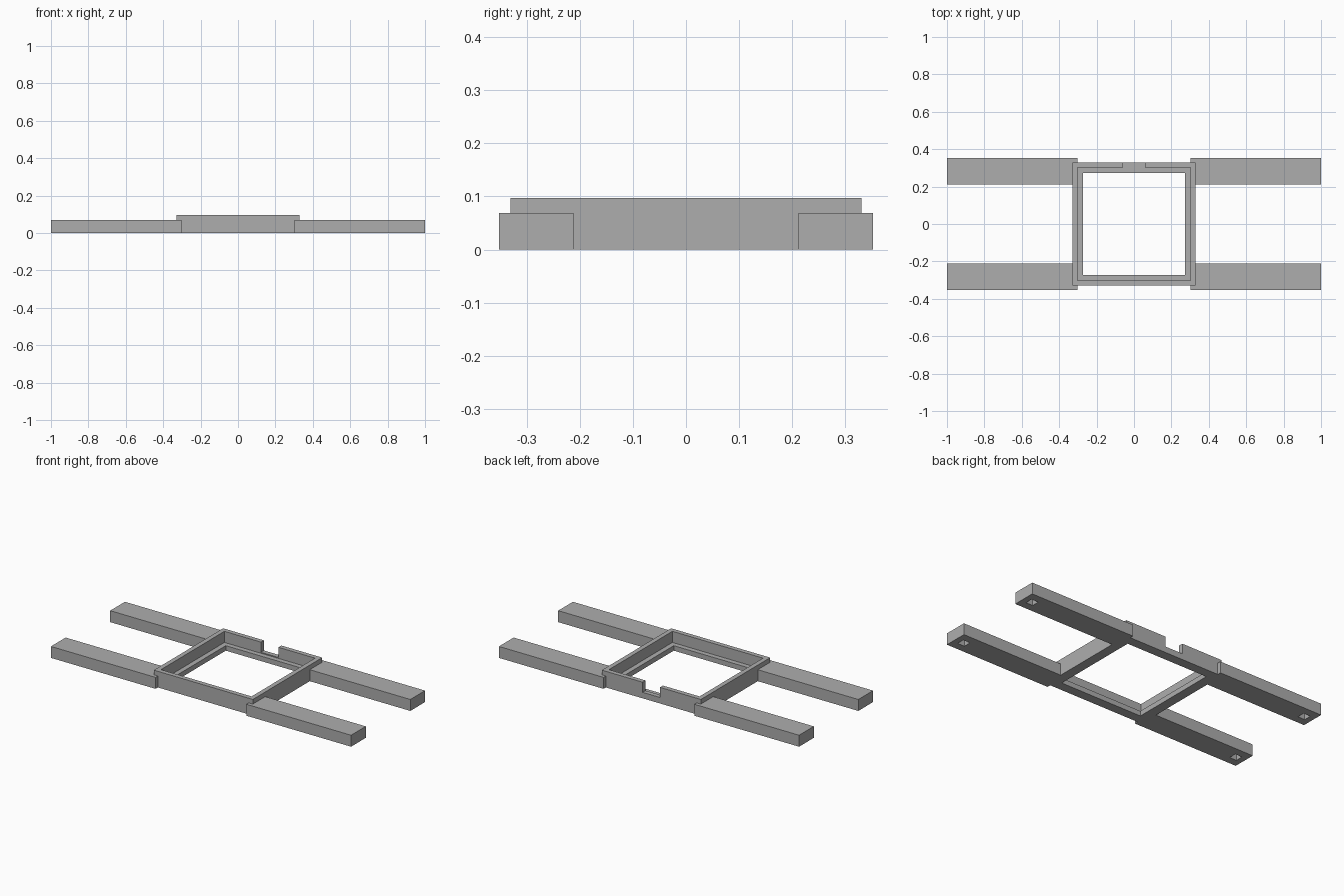
import bpy, bmesh
from mathutils import Matrix, Vector

if "Cube" in bpy.data.objects:
    bpy.data.objects.remove(bpy.data.objects["Cube"])

grey = bpy.data.materials.new("mid_grey")
grey.diffuse_color = (0.42, 0.42, 0.42, 1)
grey.use_nodes = True
grey.node_tree.nodes["Principled BSDF"].inputs["Base Color"].default_value = grey.diffuse_color


def add_object(name, bm):
    bmesh.ops.recalc_face_normals(bm, faces=bm.faces)
    mesh = bpy.data.meshes.new(name)
    bm.to_mesh(mesh)
    bm.free()
    mesh.materials.append(grey)
    obj = bpy.data.objects.new(name, mesh)
    bpy.context.collection.objects.link(obj)
    return obj


def box(name, lo, hi):
    lo, hi = Vector(lo), Vector(hi)
    bm = bmesh.new()
    bmesh.ops.create_cube(bm, size=1, matrix=Matrix.Translation((lo + hi) / 2)
                          @ Matrix.Diagonal((*(hi - lo), 1)))
    return add_object(name, bm)


def cut(obj, cutter):
    mod = obj.modifiers.new("cut", 'BOOLEAN')
    mod.operation = 'DIFFERENCE'
    mod.solver = 'EXACT'
    mod.object = cutter
    bpy.context.view_layer.objects.active = obj
    bpy.ops.object.modifier_apply(modifier=mod.name)
    bpy.data.objects.remove(cutter)


# Square frame: an L-shaped section (wall plus inner ledge) carried round four corners
section = [(0.33, 0), (0.33, 0.097), (0.302, 0.097),
           (0.302, 0.03), (0.272, 0.03), (0.272, 0)]
bm = bmesh.new()
rings = [[bm.verts.new((sx * r, sy * r, z)) for r, z in section]
         for sx, sy in ((1, 1), (-1, 1), (-1, -1), (1, -1))]
n = len(section)
for i in range(4):
    a, b = rings[i], rings[(i + 1) % 4]
    for j in range(n):
        k = (j + 1) % n
        bm.faces.new((a[j], a[k], b[k], b[j]))
frame = add_object("square_frame", bm)

# Notch in the back wall
cut(frame, box("notch_cutter", (-0.058, 0.29, 0.036), (0.058, 0.36, 0.15)))

# Four arms, each with a blind square socket under its outer end
for sx, side in ((-1, "left"), (1, "right")):
    for sy, end in ((-1, "front"), (1, "back")):
        xs = sorted((sx * 0.303, sx * 1.0))
        ys = sorted((sy * 0.212, sy * 0.352))
        arm = box(f"{end}_{side}_arm", (xs[0], ys[0], 0), (xs[1], ys[1], 0.069))
        cx, cy, h = sx * 0.942, sy * 0.282, 0.023
        cut(arm, box("socket_cutter", (cx - h, cy - h, -0.05), (cx + h, cy + h, 0.045)))
